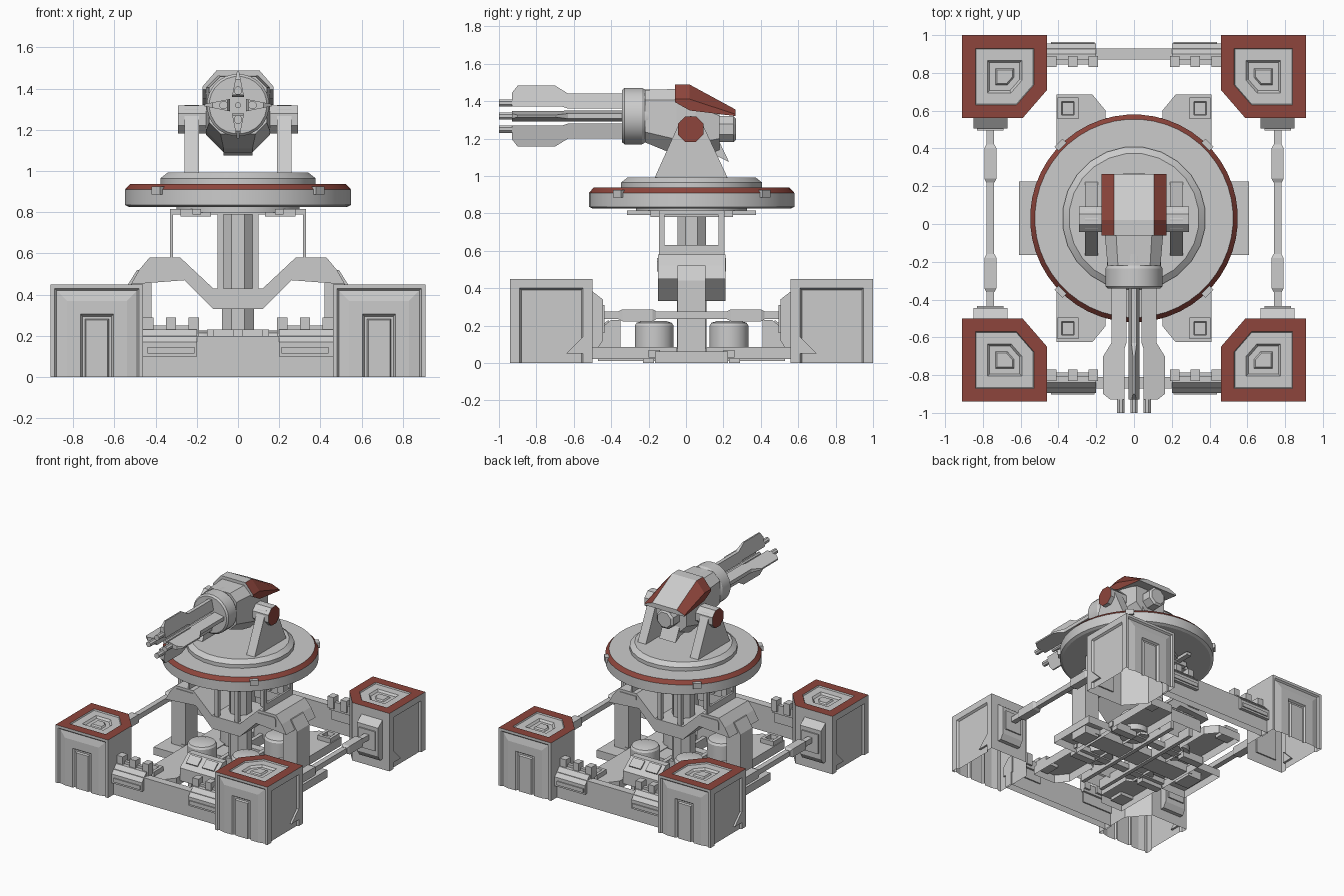
import bpy, bmesh, math
from mathutils import Vector

if "Cube" in bpy.data.objects:
    bpy.data.objects.remove(bpy.data.objects["Cube"])

red = bpy.data.materials.new("red_paint")
red.diffuse_color = (0.27, 0.06, 0.045, 1)
red.use_nodes = True
red.node_tree.nodes["Principled BSDF"].inputs["Base Color"].default_value = red.diffuse_color


def finish(name, bm, red_test=None, smooth=False):
    me = bpy.data.meshes.new(name)
    if red_test:
        me.materials.append(None)
        me.materials.append(red)
        for f in bm.faces:
            if red_test(f):
                f.material_index = 1
    bm.to_mesh(me)
    bm.free()
    ob = bpy.data.objects.new(name, me)
    bpy.context.collection.objects.link(ob)
    if smooth:
        bpy.ops.object.select_all(action='DESELECT')
        ob.select_set(True)
        bpy.context.view_layer.objects.active = ob
        bpy.ops.object.shade_smooth_by_angle(angle=math.radians(25))
    return ob


def loft_bm(rings):
    bm = bmesh.new()
    vs = [[bm.verts.new(p) for p in r] for r in rings]
    n = len(vs[0])
    for a, b in zip(vs, vs[1:]):
        for i in range(n):
            bm.faces.new((a[i], a[(i + 1) % n], b[(i + 1) % n], b[i]))
    bm.faces.new(vs[0])
    bm.faces.new(vs[-1])
    bmesh.ops.recalc_face_normals(bm, faces=bm.faces)
    return bm


def open_bottom(bm):
    low = min(bm.faces, key=lambda f: f.calc_center_median().z)
    bmesh.ops.delete(bm, geom=[low], context='FACES')


def loft(name, rings, red_test=None, smooth=False, hollow=False):
    bm = loft_bm(rings)
    if hollow:
        open_bottom(bm)
    return finish(name, bm, red_test, smooth)


def place(axis, p, q, t):
    return {'x': (t, p, q), 'y': (p, t, q), 'z': (p, q, t)}[axis]


def prism(name, pts, axis, a, b, red_test=None, hollow=False):
    return loft(name, [[place(axis, p, q, t) for p, q in pts] for t in (a, b)], red_test, hollow=hollow)


def box(name, x0, x1, y0, y1, z0, z1, hollow=False):
    return prism(name, [(x0, y0), (x1, y0), (x1, y1), (x0, y1)], 'z', z0, z1, hollow=hollow)


def lathe(name, prof, n, axis='z', c=(0, 0), red_test=None):
    ph = math.pi / n
    ring = [(math.cos(ph + 2 * math.pi * i / n), math.sin(ph + 2 * math.pi * i / n)) for i in range(n)]
    return loft(name, [[place(axis, c[0] + r * u, c[1] + r * v, t) for u, v in ring] for r, t in prof],
                red_test, n >= 16)


def inset(bm, f, t, d=0.0):
    return bmesh.ops.inset_region(bm, faces=[f], thickness=t, depth=d, use_even_offset=True)['faces']


# Corner blocks: red top frame, recessed panels, open underneath
def corner_block(sx, sy):
    pts = [(.46, .97), (.91, .97), (.91, .53), (.59, .53), (.46, .68)]
    bm = loft_bm([[(sx * x, sy * y, z) for x, y in pts] for z in (0, .45)])
    top = max(bm.faces, key=lambda f: f.calc_center_median().z)
    front = max(bm.faces, key=lambda f: f.calc_center_median().y * sy)
    side = max(bm.faces, key=lambda f: f.calc_center_median().x * sx)
    open_bottom(bm)
    marked = set(inset(bm, top, .07))
    for t, d in ((.004, -.01), (.06, 0), (.012, -.015), (.03, 0), (.008, .01)):
        inset(bm, top, t, d)
    for t, d in ((.02, 0), (.01, -.012), (.05, .012), (.065, 0), (.01, -.015), (.012, 0), (.006, .012)):
        inset(bm, front, t, d)
    for t, d in ((.05, 0), (.01, -.015)):
        inset(bm, side, t, d)
    finish("corner_block", bm, lambda f: f in marked)
    prism("block_panel_corner", [(sy * .58, .05), (sy * .67, .05), (sy * .58, .14)], 'x', sx * .88, sx * .91)


for sx in (-1, 1):
    for sy in (-1, 1):
        corner_block(sx, sy)
        # Strut socket and thick strut end
        prism("strut_socket", [(sy * .54, .08), (sy * .50, .08), (sy * .475, .12), (sy * .475, .34), (sy * .54, .39)],
              'x', sx * .67, sx * .85)
        box("socket_slot", sx * .69, sx * .83, sy * .465, sy * .48, .16, .31)
        loft("strut_sleeve", [[(sx * .76 + u * w, sy * y, .255 + v * w) for u, v in
                               ((-1, -1), (1, -1), (1, 1), (-1, 1))]
                              for y, w in ((.19, .022), (.21, .032), (.37, .032), (.39, .022))])
        # Beam clamps with clips
        prism("beam_clamp", [(sy * y, z) for y, z in
                             ((.83, .23), (.87, .23), (.925, .17), (.925, .10), (.83, .10))], 'x', sx * .20, sx * .47)
        box("clamp_bar", sx * .21, sx * .44, sy * .92, sy * .933, .115, .145)
        box("clip_rail", sx * .19, sx * .46, sy * .815, sy * .84, .18, .25)
        for x in (.19, .30, .41):
            box("beam_clip", sx * x, sx * (x + .05), sy * .80, sy * .86, .20, .29)
        # Base pads with raised square sockets
        prism("base_pad", [(sx * x, sy * y) for x, y in
                           ((.20, 0), (.41, 0), (.41, .655), (.22, .655), (.15, .57), (.15, .30), (.20, .28))],
              'z', .02, .085, hollow=True)
        bm = loft_bm([[(sx * x, sy * y, z) for x, y in ((.295, .525), (.405, .525), (.405, .64), (.295, .64))]
                      for z in (.06, .12)])
        t = max(bm.faces, key=lambda f: f.calc_center_median().z)
        inset(bm, t, .022)
        inset(bm, t, .004, -.03)
        finish("pad_socket", bm)
        box("base_foot", sx * .22, sx * .40, sy * .20, sy * .26, 0, .06)
        # Tanks
        lathe("tank", [(.105, .04), (.105, .20), (.095, .215), (.06, .225)], 20, c=(sx * .19, sy * .2))
        # Column posts
        box("column_post", sx * .07, sx * .10, sy * .145, sy * .175, .40, .80)
        # Disc rim clips
        d = Vector((sx, sy, 0)).normalized()
        s = Vector((-d.y, d.x, 0))
        loft("rim_clip", [[d * r + s * h + Vector((0, 0, z)) for r, h in
                           ((.51, -.03), (.51, .03), (.565, .03), (.565, -.03))] for z in (.885, .925)])
        # Hanger rods below the disc
        box("hanger_rod", sx * .315, sx * .33, sy * .145, sy * .175, .57, .80)

    # Side strut, leg, foot plate, arm details
    box("strut", sx * .74, sx * .78, -.48, .48, .235, .275)
    prism("pylon_leg", [(sx * x, z) for x, z in ((.42, 0), (.54, 0), (.54, .44), (.49, .52), (.42, .52))],
          'y', -.075, .075)
    box("foot_plate", sx * .40, sx * .61, -.195, .195, 0, .06, hollow=True)
    box("hanger_base", sx * .315, sx * .33, -.175, .175, .56, .63)
    box("under_rail", sx * .13, sx * .28, -.22, .22, .78, .815)
    box("under_rail_long", sx * .18, sx * .22, -.345, .345, .79, .815)
    box("base_rib", sx * .07, sx * .10, -.50, .50, .01, .085)
    for sy in (-1, 1):
        prism("arm_panel", [(sx * x, z) for x, z in ((.28, .56), (.42, .56), (.43, .545), (.43, .49), (.33, .49),
                                                     (.28, .53))], 'y', sy * .17, sy * .185)

for sy in (-1, 1):
    # Front and rear beams, consoles, base cross members
    box("end_beam", -.47, .47, sy * .84, sy * .90, 0, .20, hollow=True)
    prism("console", [(sy * y, z) for y, z in ((.38, .05), (.38, .23), (.43, .23), (.53, .15), (.53, .05))],
          'x', -.15, .15, hollow=True)
    for x in (-.12, .02):
        prism("console_window", [(sy * y, z) for y, z in ((.445, .23), (.50, .186), (.49, .17), (.44, .21))],
              'x', x, x + .10)
    box("cross_member", -.42, .42, sy * .17, sy * .23, .03, .07)

# Centre pylon arch and column
half = [(.12, .33), (.26, .47), (.52, .45), (.48, .52), (.43, .58), (.28, .58), (.12, .43)]
prism("pylon_arch", half + [(-x, z) for x, z in reversed(half)], 'y', -.18, .18)
box("base_spine", -.45, .45, -.08, .08, .02, .08)
lathe("lower_column", [(.085, .03), (.085, .35)], 8)
lathe("upper_column", [(.082, .40), (.082, .84)], 8)
box("hanger_plate", -.33, .33, -.175, .175, .79, .815)

# Turntable disc with red rim, and raised tier
lathe("turntable", [(.53, .825), (.55, .835), (.55, .91), (.525, .937)], 48,
      red_test=lambda f: .91 < f.calc_center_median().z < .936)
lathe("turntable_hub", [(.30, .80), (.30, .83)], 24)
lathe("turntable_tier", [(.38, .93), (.38, .965), (.345, .992)], 24)

# Everything so far is built about the turntable axis
for ob in bpy.data.objects:
    ob.location.y += .03

# Yoke brackets with red pivots
cy, cz = .025, 1.25
arc = [(cy + .07 * math.cos(math.radians(a)), cz + .07 * math.sin(math.radians(a))) for a in range(15, 166, 25)]
for sx in (-1, 1):
    prism("yoke", [(-.17, .985), (.225, .985)] + arc, 'x', sx * .19, sx * .26)
    lathe("pivot", [(.074, sx * .12), (.074, sx * .292)], 8, 'x', (cy, cz),
          lambda f: abs(f.calc_center_median().x) > .28)


# Gun housing
def octagon(y, w, z0, z1, c, cb):
    return [(-w + cb, y, z0), (w - cb, y, z0), (w, y, z0 + cb), (w, y, z1 - c), (w - c, y, z1), (-w + c, y, z1),
            (-w, y, z1 - c), (-w, y, z0 + cb)]


loft("gun_housing", [octagon(-.22, .14, 1.18, 1.46, .055, .055), octagon(-.05, .155, 1.11, 1.465, .06, .085),
                     octagon(.05, .155, 1.09, 1.44, .06, .085), octagon(.18, .13, 1.13, 1.36, .04, .07)])
prism("rear_keel", [(-.03, 1.12), (.08, 1.20), (.17, 1.20), (.23, 1.075), (.16, 1.11)], 'x', -.07, .07)
lathe("rear_cap", [(.075, .12), (.075, .255), (.06, .268)], 8, 'y', (0, 1.25))
loft("armour_cover", [[(-.172, y, b), (-.172, y, s), (-.105, y, t), (.105, y, t), (.172, y, s), (.172, y, b)]
                      for y, b, s, t in ((-.06, 1.395, 1.41, 1.488), (.02, 1.35, 1.41, 1.488),
                                         (.265, 1.32, 1.33, 1.355))],
     lambda f: abs(f.calc_center_median().x) > .11)
lathe("gun_barrel_base", [(.143, -.24), (.143, -.10)], 24, 'y', (0, 1.32))
lathe("muzzle_collar", [(.14, -.342), (.152, -.33), (.152, -.235), (.14, -.215)], 24, 'y', (0, 1.32))

# Four barrels with tapering blade shrouds
blade = [(-.32, .04), (-.32, .12), (-.63, .12), (-.70, .163), (-.90, .163), (-.93, .125), (-.93, .05), (-.66, .05),
         (-.63, .04)]
for k in range(4):
    a = k * math.pi / 2
    d, s = Vector((math.cos(a), 0, math.sin(a))), Vector((-math.sin(a), 0, math.cos(a)))
    o = Vector((0, 0, 1.32))
    loft("barrel_shroud", [[o + d * r + s * (e * (.03 - .2 * (r - .04))) + Vector((0, y, 0)) for y, r in blade]
                           for e in (-1, 1)])
    c = o + d * .07
    lathe("barrel", [(.021, -1.0), (.021, -.30)], 8, 'y', (c.x, c.z))
lathe("centre_rod", [(.015, -.90), (.015, -.30)], 8, 'y', (0, 1.32))
